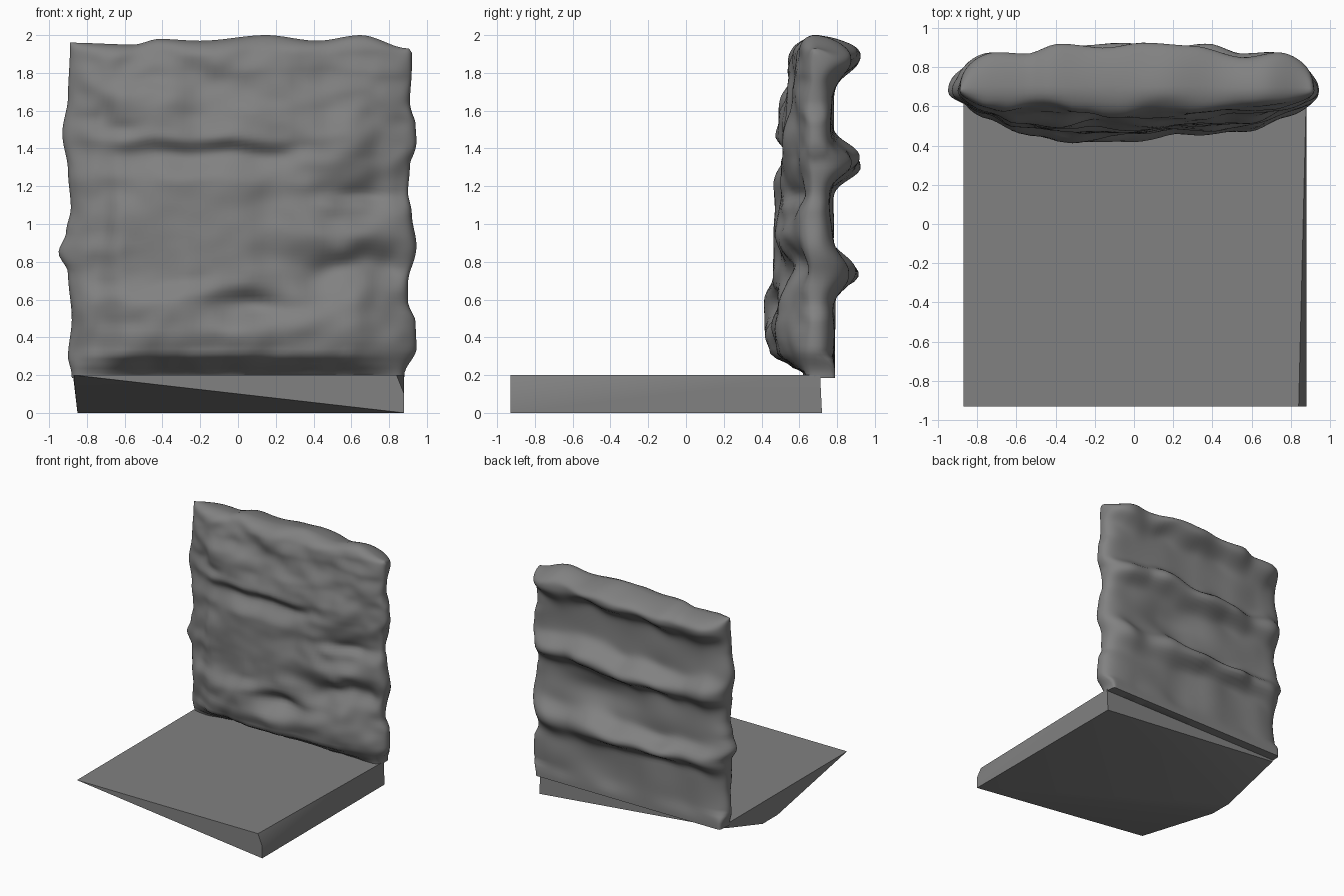
import bpy, bmesh, math
from mathutils import Vector, noise

if "Cube" in bpy.data.objects:
    bpy.data.objects.remove(bpy.data.objects["Cube"])

STONE = bpy.data.materials.new("dark_stone")
STONE.diffuse_color = (.22, .22, .22, 1)
STONE.use_nodes = True
STONE.node_tree.nodes["Principled BSDF"].inputs["Base Color"].default_value = STONE.diffuse_color


def interp(pts, x):
    """Smooth interpolation through (position, value) pairs."""
    if x <= pts[0][0]:
        return pts[0][1]
    for (a, p), (b, q) in zip(pts, pts[1:]):
        if x <= b:
            t = (x - a) / (b - a)
            return p + (q - p) * t * t * (3 - 2 * t)
    return pts[-1][1]


def bump(x, z, cx, cz, rx, rz):
    return math.exp(-((x - cx) / rx) ** 2 - ((z - cz) / rz) ** 2)


def rough(a, b, c):
    return noise.noise(Vector((a, b, c)))


def finish(bm, name, angle):
    bmesh.ops.recalc_face_normals(bm, faces=bm.faces)
    mesh = bpy.data.meshes.new(name)
    bm.to_mesh(mesh)
    bm.free()
    mesh.materials.append(STONE)
    obj = bpy.data.objects.new(name, mesh)
    bpy.context.collection.objects.link(obj)
    bpy.ops.object.select_all(action='DESELECT')
    obj.select_set(True)
    bpy.context.view_layer.objects.active = obj
    bpy.ops.object.shade_smooth_by_angle(angle=math.radians(angle))
    return obj


# Ground slab whose underside tapers up to both left corners
bm = bmesh.new()
for co in [(-.87, -.93, .2), (.84, -.93, .2), (-.87, .71, .2),
           (.88, -.93, .1), (.88, -.93, 0), (.88, .71, .2), (.88, .72, 0),
           (-.87, .71, .17), (-.85, .18, 0), (-.85, -.02, 0), (.42, -.68, 0)]:
    bm.verts.new(co)
bmesh.ops.convex_hull(bm, input=bm.verts)
finish(bm, "ground_slab", 40)

# Rock wall outlines read as simple profiles
RIGHT = [(.2, .88), (.35, .945), (.5, .94), (.6, .9), (.7, .9), (.92, .945), (1.1, .92),
         (1.2, .9), (1.35, .91), (1.5, .945), (1.6, .94), (1.7, .91), (1.9, .92)]
LEFT = [(.2, .88), (.3, .9), (.5, .88), (.75, .9), (.86, .95), (.97, .91), (1.1, .885),
        (1.3, .9), (1.5, .93), (1.7, .9), (1.95, .89)]
TOP = [(-.9, 1.96), (-.55, 1.95), (-.42, 1.98), (-.2, 1.97), (.15, 2), (.42, 1.97),
       (.65, 2), (.9, 1.93), (.93, 1.9)]
FRONT = [(.2, .67), (.25, .56), (.31, .46), (.45, .415), (.6, .415), (.72, .46), (.9, .465),
         (1.2, .475), (1.36, .53), (1.46, .47), (1.6, .5), (1.8, .55), (2, .58)]
ACROSS = [(-.93, 0), (-.75, .35), (-.6, .75), (-.25, 1), (0, 1), (.25, .8), (.5, .6), (.93, 0)]
CREST = [(-.9, .85), (-.72, .88), (-.55, .87), (-.38, .92), (-.15, .9), (.05, .925),
         (.3, .91), (.56, .85), (.75, .88), (.9, .86)]
MID = .68


def front_y(x, z):
    z0 = z
    z += .05 * rough(x * 3, 2, z * 2) * min(1, max(0, (z - .3) * 4))
    x += .05 * rough(x * 3, 7, z * 3)
    y = .61 - (.61 - interp(FRONT, z)) * interp(ACROSS, x)
    y += .11 * bump(x, z, .08, .57, .22, .08)      # hollow at lower middle
    y += .06 * bump(x, z, .6, .77, .25, .07)       # hollow at right
    y -= .04 * bump(x, z, .6, .93, .28, .08)       # ledge over it
    y -= .05 * bump(x, z, .5, 1.34, .28, .07)      # upper right ledge
    y += .04 * bump(x, z, .65, 1.17, .2, .05)
    y += .05 * bump(x, z, -.2, 1.7, .1, .16)       # upper cleft
    y -= .03 * bump(x, z, .65, .4, .3, .15)
    y += .03 * bump(x, z, -.6, 1.5, .12, .06)
    calm = 1 - .7 * bump(x, z, -.2, 1.05, .5, .3)  # smoother central panel
    return y + calm * (.04 * rough(x * 3.5, 3, z0 * 4.5) + .012 * rough(x * 9, 5, z0 * 10))


def back_y(x, z):
    base = .775 + .025 * rough(x * 3, 9, z * 3.5)
    base -= .05 * bump(x, z, .3, 1.05, .4, .13)
    y = base
    for k, (cz, r, drop) in enumerate([(1.89, .105, 0), (1.33, .09, 0), (.74, .09, .01), (.2, .1, 0)]):
        crest = .79 if k == 3 else interp(CREST, x if k % 2 == 0 else -x) - drop
        cz += (0 if k == 3 else .04) * rough(x * 3, k * 5.3, 1.4)
        r *= 1 + .4 * rough(x * 4, k * 3.7, 6.2)
        y += (crest - base) * math.exp(-abs((z - cz) / r) ** 2.4)
    return y


# Rock wall: stacked closed rings, rounded over at the top, square at the foot
N, ROWS = 64, 90
bm = bmesh.new()
rings = []
for j in range(ROWS + 1):
    v = .5 * math.sin(j / ROWS * math.pi / 2) + .5 * j / ROWS
    zn = .185 + 1.805 * v
    front, back = [], []
    for i in range(N + 1):
        s = -math.cos(math.pi * i / N)
        s = .8 * s + .2 * (2 * i / N - 1)
        x = s * interp(RIGHT if s > 0 else LEFT, zn)
        top = interp(TOP, x)
        z = .185 + (top - .185) * v
        side = max(0, 1 - abs(s) ** 14) ** .5
        foot = max(0, 1 - abs(s) ** (14 + 150 * max(0, .3 - z) / .1)) ** .5
        h = min(1, max(0, (z - top + .09) / .09))
        cap = max(.15, max(0, 1 - h ** 2.4) ** .5)
        yf = MID - (MID - front_y(x, z)) * side * cap
        yb = MID + (back_y(x, z) - MID) * foot * cap
        f = bm.verts.new((x, yf, z))
        front.append(f)
        back.append(f if i in (0, N) else bm.verts.new((x, yb, z)))
    rings.append((front, back))
for a, b in zip(rings, rings[1:]):
    for side in (0, 1):
        for i in range(N):
            bm.faces.new((a[side][i], a[side][i + 1], b[side][i + 1], b[side][i]))
for front, back in (rings[0], rings[-1]):
    for i in range(N):
        quad = [front[i], front[i + 1], back[i + 1], back[i]]
        bm.faces.new(list(dict.fromkeys(quad)))
finish(bm, "rock_wall", 60)
